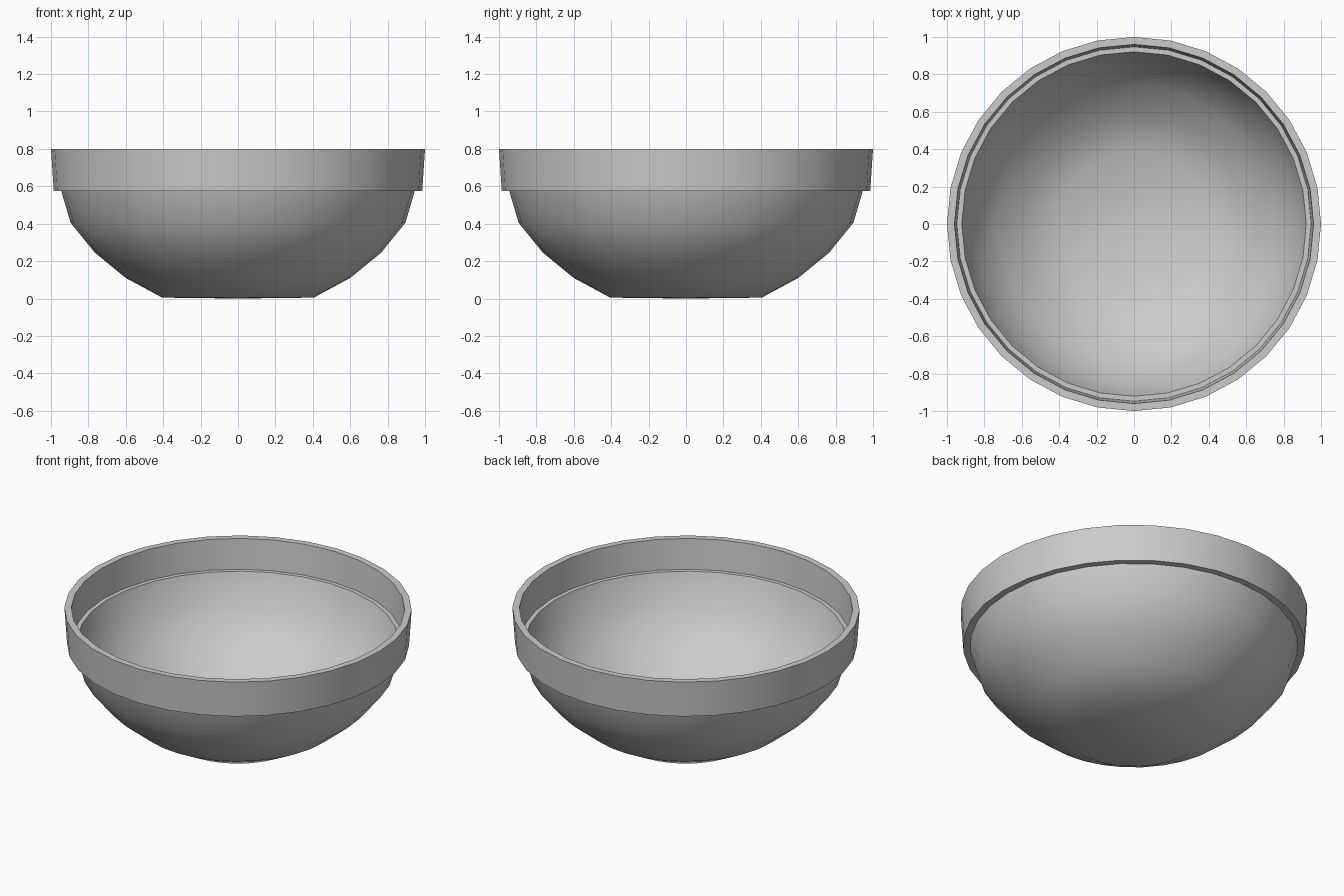
import bpy, bmesh, math

if "Cube" in bpy.data.objects:
    bpy.data.objects.remove(bpy.data.objects["Cube"])

SIDES = 32


def lathe(name, profile):
    """Revolve an (r, z) profile around z; r = 0 becomes a single pole vertex."""
    bm = bmesh.new()
    rings = []
    for r, z in profile:
        if r == 0:
            rings.append([bm.verts.new((0, 0, z))] * SIDES)
        else:
            rings.append([bm.verts.new((r * math.cos(2 * math.pi * i / SIDES),
                                        r * math.sin(2 * math.pi * i / SIDES), z))
                          for i in range(SIDES)])
    for a, b in zip(rings, rings[1:]):
        for i in range(SIDES):
            j = (i + 1) % SIDES
            quad = list(dict.fromkeys((a[i], a[j], b[j], b[i])))
            bm.faces.new(quad)
    bmesh.ops.recalc_face_normals(bm, faces=bm.faces)
    mesh = bpy.data.meshes.new(name)
    bm.to_mesh(mesh)
    bm.free()
    obj = bpy.data.objects.new(name, mesh)
    bpy.context.collection.objects.link(obj)
    bpy.context.view_layer.objects.active = obj
    obj.select_set(True)
    bpy.ops.object.shade_smooth_by_angle(angle=math.radians(32))
    obj.select_set(False)
    return obj


# Bowl: rounded outer body, stepped upright rim, then back down the inside
lathe("bowl", [
    # outside, base to rim
    (0, 0), (0.405, 0.005), (0.60, 0.11), (0.765, 0.245), (0.895, 0.405),
    (0.945, 0.575), (0.985, 0.575), (1.0, 0.80),
    # inside, rim to floor
    (0.96, 0.80), (0.947, 0.61), (0.921, 0.61), (0.863, 0.421),
    (0.741, 0.271), (0.583, 0.142), (0.398, 0.041), (0, 0.036),
])
